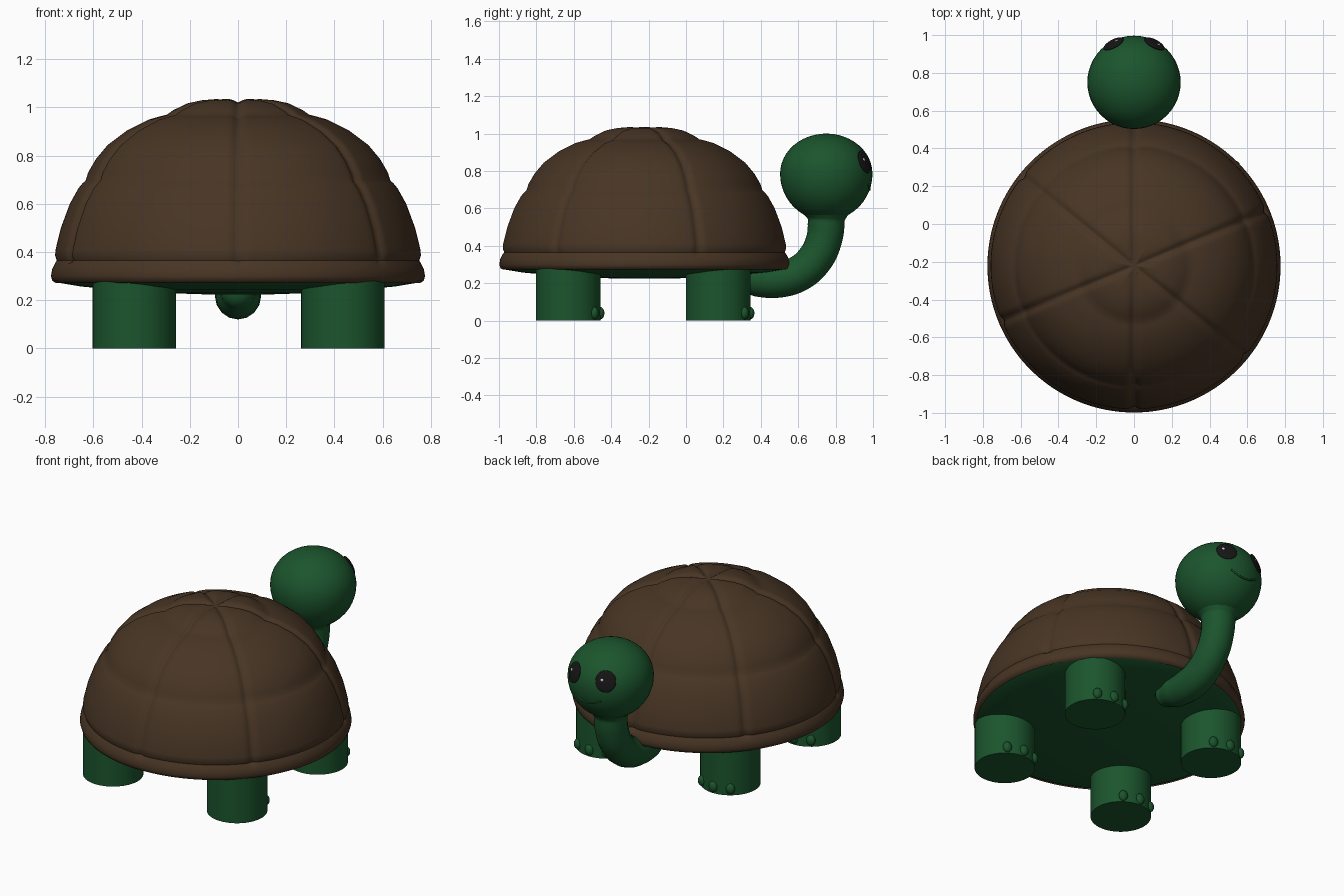
import bpy, bmesh, math
from mathutils import Vector

if "Cube" in bpy.data.objects:
    bpy.data.objects.remove(bpy.data.objects["Cube"])


def material(name, rgb):
    m = bpy.data.materials.new(name)
    m.diffuse_color = (*rgb, 1)
    m.use_nodes = True
    m.node_tree.nodes["Principled BSDF"].inputs["Base Color"].default_value = m.diffuse_color
    return m


GREEN = material("skin_green", (0.011, 0.09, 0.026))
BROWN = material("shell_brown", (0.065, 0.036, 0.018))
BLACK = material("eye_black", (0.008, 0.008, 0.008))
WHITE = material("eye_white", (0.8, 0.8, 0.8))
SHELL_Y = -0.222


def finish(ob, name, mat):
    ob.name = name
    ob.data.materials.clear()
    ob.data.materials.append(mat)
    bpy.ops.object.select_all(action='DESELECT')
    ob.select_set(True)
    bpy.context.view_layer.objects.active = ob
    if ob.type == 'MESH':
        bpy.ops.object.shade_smooth_by_angle(angle=math.radians(50))
    return ob


def revolve(name, profile, mat, segs, shape=lambda r, z, a: (r, z)):
    """Spin a profile whose last point is on the axis; shape() may dent it."""
    bm = bmesh.new()
    rows = []
    for r, z in profile[:-1]:
        row = []
        for i in range(segs):
            a = 2 * math.pi * i / segs
            rr, zz = shape(r, z, a)
            row.append(bm.verts.new((rr * math.cos(a), rr * math.sin(a) + SHELL_Y, zz)))
        rows.append(row)
    tip = bm.verts.new((0, SHELL_Y, shape(0, profile[-1][1], 0)[1]))
    for lo, hi in zip(rows, rows[1:]):
        for i in range(segs):
            j = (i + 1) % segs
            bm.faces.new((lo[i], lo[j], hi[j], hi[i]))
    for i in range(segs):
        bm.faces.new((rows[-1][i], rows[-1][(i + 1) % segs], tip))
    bmesh.ops.recalc_face_normals(bm, faces=bm.faces)
    me = bpy.data.meshes.new(name)
    bm.to_mesh(me)
    bm.free()
    if me.polygons[-1].normal.z * (profile[-1][1] - 0.285) < 0:
        me.flip_normals()
    ob = bpy.data.objects.new(name, me)
    bpy.context.collection.objects.link(ob)
    return finish(ob, name, mat)


def ball(name, loc, scale, mat, normal=None, segs=24):
    bpy.ops.mesh.primitive_uv_sphere_add(segments=segs, ring_count=segs // 2, location=loc)
    ob = bpy.context.object
    ob.scale = scale
    if normal is not None:
        ob.rotation_euler = Vector(normal).to_track_quat('Z', 'Y').to_euler()
    return finish(ob, name, mat)


def tube(name, points, mat, radius):
    cu = bpy.data.curves.new(name, 'CURVE')
    cu.dimensions = '3D'
    cu.bevel_depth = radius
    cu.bevel_resolution = 6
    cu.resolution_u = 8
    cu.use_fill_caps = True
    sp = cu.splines.new('BEZIER')
    sp.bezier_points.add(len(points) - 1)
    for bp, (x, y, z, s) in zip(sp.bezier_points, points):
        bp.co = (x, y, z)
        bp.radius = s
        bp.handle_left_type = bp.handle_right_type = 'AUTO'
    ob = bpy.data.objects.new(name, cu)
    bpy.context.collection.objects.link(ob)
    return finish(ob, name, mat)


# Shell dome: ring grooves in the profile, six radial grooves dented in
SPOKES = [math.radians(d) for d in (22.5, 90, 141.25, 202.5, 270, 321.25)]


def groove(r, z, a):
    if z < 0.36:
        return r, z
    d = min(abs(math.remainder(a - s, 2 * math.pi)) for s in SPOKES) * r
    k = 1 - 0.02 * math.exp(-(d / 0.02) ** 2)
    return r * k, 0.3 + (z - 0.3) * k


revolve("shell", [(0.755, 0.272), (0.770, 0.28), (0.776, 0.30), (0.771, 0.33), (0.760, 0.352),
                  (0.752, 0.365), (0.759, 0.385), (0.757, 0.41), (0.735, 0.50), (0.698, 0.60),
                  (0.662, 0.665), (0.645, 0.685), (0.632, 0.697), (0.622, 0.73), (0.59, 0.785),
                  (0.54, 0.845), (0.46, 0.905), (0.37, 0.95), (0.32, 0.964), (0.295, 0.970),
                  (0.27, 0.988), (0.21, 1.017), (0.15, 1.03), (0.09, 1.035), (0.04, 1.035),
                  (0, 1.035)], BROWN, 288, groove)

# Shallow rounded belly closing the shell
revolve("belly", [(0.762, 0.283), (0.74, 0.272), (0.65, 0.257), (0.5, 0.243), (0.3, 0.23),
                  (0.15, 0.225), (0, 0.224)], GREEN, 96)

# Four legs with three toes each
for end, y in (("back", -0.63), ("front", 0.172)):
    for side, x in (("left", -0.43), ("right", 0.435)):
        bpy.ops.mesh.primitive_cylinder_add(vertices=48, radius=0.173, depth=0.32,
                                            location=(x, y, 0.16))
        finish(bpy.context.object, f"{end}_{side}_leg", GREEN)
        for n, deg in enumerate((55, 90, 125)):
            a = math.radians(deg)
            ball(f"{end}_{side}_toe_{n + 1}",
                 (x + 0.17 * math.cos(a), y + 0.17 * math.sin(a), 0.04),
                 (0.028, 0.024, 0.034), GREEN, segs=16)

# Neck curving out from under the belly and up into the head
tube("neck", [(0, 0.30, 0.235, 0.75), (0, 0.38, 0.22, 0.95), (0, 0.49, 0.218, 1), (0, 0.60, 0.25, 1),
              (0, 0.69, 0.33, 1), (0, 0.74, 0.44, 1), (0, 0.75, 0.54, 1.03),
              (0, 0.75, 0.59, 1.4), (0, 0.75, 0.64, 1.7)], GREEN, 0.096)
ball("neck_end", (0, 0.30, 0.235), (0.072,) * 3, GREEN)

# Head: flattened above, fuller below
HEAD = Vector((0, 0.75, 0.785))
head = ball("head", HEAD, (0.247, 0.247, 1), GREEN, segs=48)
for v in head.data.vertices:
    v.co.z *= 0.215 if v.co.z > 0 else 0.25


def on_head(az, el):
    """Point on the head surface; az is measured from the face direction."""
    az, el = math.radians(az), math.radians(el)
    d = Vector((math.sin(az) * math.cos(el), math.cos(az) * math.cos(el), math.sin(el)))
    h = 0.215 if el > 0 else 0.25
    return HEAD + Vector((d.x * 0.247, d.y * 0.247, d.z * h)), d


# Eyes with small highlights
for side, s in (("left", -1), ("right", 1)):
    p, n = on_head(s * 28, 18)
    ball(f"{side}_eye", p - n * 0.004, (0.06, 0.064, 0.012), BLACK, n)
    p, n = on_head(s * 28 + 5, 20)
    ball(f"{side}_eye_highlight", p + n * 0.006, (0.01, 0.01, 0.006), WHITE, n, 12)

# Faint smile line
tube("mouth", [(*(on_head(az, -20 + 7 * (az / 22) ** 2)[0]), 1) for az in (-22, -11, 0, 11, 22)],
     GREEN, 0.005)
